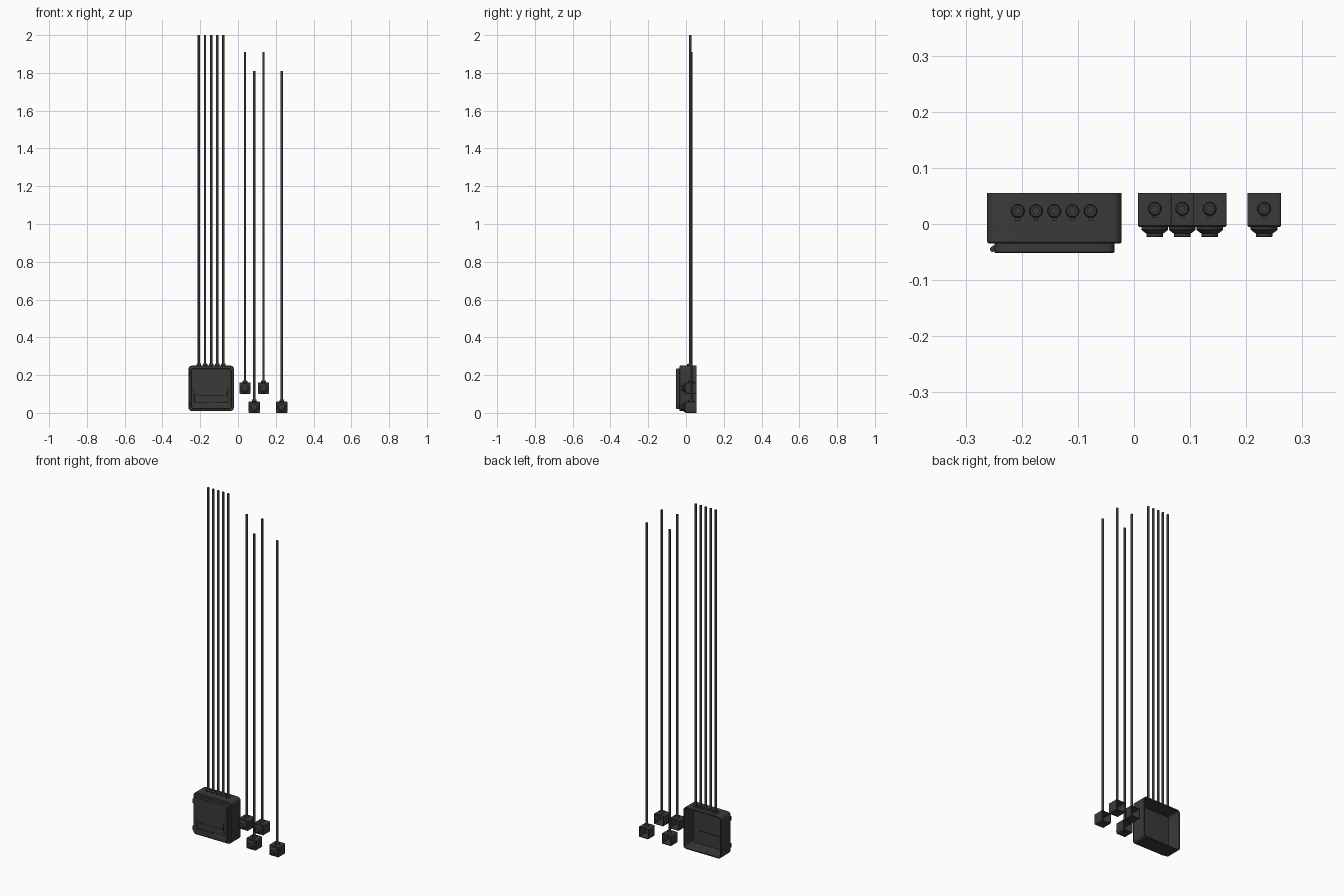
import bpy, bmesh, math
from mathutils import Matrix, Vector

if "Cube" in bpy.data.objects:
    bpy.data.objects.remove(bpy.data.objects["Cube"], do_unlink=True)

charcoal = bpy.data.materials.new("charcoal plastic")
charcoal.use_nodes = True
charcoal.diffuse_color = (0.042, 0.042, 0.042, 1)
charcoal.node_tree.nodes["Principled BSDF"].inputs["Base Color"].default_value = charcoal.diffuse_color


def finish(name, bm, smooth=True):
    bmesh.ops.recalc_face_normals(bm, faces=bm.faces)
    mesh = bpy.data.meshes.new(name)
    bm.to_mesh(mesh)
    bm.free()
    mesh.materials.append(charcoal)
    ob = bpy.data.objects.new(name, mesh)
    bpy.context.collection.objects.link(ob)
    if smooth:
        bpy.ops.object.select_all(action='DESELECT')
        ob.select_set(True)
        bpy.context.view_layer.objects.active = ob
        bpy.ops.object.shade_smooth_by_angle(angle=math.radians(35))
    return ob


def rounded_rect(cx, cz, hx, hz, r, y, steps=5):
    pts = []
    for i, (sx, sz) in enumerate([(1, 1), (-1, 1), (-1, -1), (1, -1)]):
        for k in range(steps + 1):
            a = math.pi / 2 * (i + k / steps)
            pts.append(Vector((cx + sx * (hx - r) + r * math.cos(a), y,
                               cz + sz * (hz - r) + r * math.sin(a))))
    return pts


def loft(name, rings):
    """Skin a row of rings and cap both ends."""
    bm = bmesh.new()
    rows = [[bm.verts.new(p) for p in ring] for ring in rings]
    n = len(rows[0])
    for a, b in zip(rows, rows[1:]):
        for i in range(n):
            j = (i + 1) % n
            bm.faces.new((a[i], a[j], b[j], b[i]))
    bm.faces.new(rows[0])
    bm.faces.new(rows[-1])
    return finish(name, bm)


def panel(name, cx, cz, hx, hz, r, profile):
    """Rounded panel along y; profile holds (inset, y) pairs."""
    return loft(name, [rounded_rect(cx, cz, hx - i, hz - i, max(r - i, 0.001), y)
                       for i, y in profile])


def turned(name, origin, axis, profile, sides=20):
    """Lathe (radius, height) pairs along an axis."""
    rot = Vector((0, 0, 1)).rotation_difference(Vector(axis)).to_matrix()
    rings = []
    for r, h in profile:
        rings.append([Vector(origin) + rot @ Vector((r * math.cos(math.tau * k / sides),
                      r * math.sin(math.tau * k / sides), h)) for k in range(sides)])
    return loft(name, rings)


def block(name, centre, size):
    bm = bmesh.new()
    bmesh.ops.create_cube(bm, size=1, matrix=Matrix.Translation(centre) @ Matrix.Diagonal((*size, 1)))
    return finish(name, bm, False)


def conduit(name, x, y, base, top):
    turned(name, (x, y, 0), (0, 0, 1), [(0.0065, base - 0.004), (0.0065, top)], 16)
    # Clamp collar and its screw tab
    turned(name + "_collar", (x, y, base), (0, 0, 1),
           [(0.012, -0.002), (0.012, 0.008), (0.010, 0.011), (0.007, 0.011)])
    block(name + "_tab", (x, y - 0.0125, base + 0.004), (0.008, 0.008, 0.008))


# Main enclosure: shell open at the back
CX, CZ = -0.142, 0.13
panel("main_box", CX, CZ, 0.12, 0.12, 0.018,
      [(0.006, -0.028), (0.006, 0.055), (0, 0.055), (0, -0.032), (0.003, -0.035)])
panel("inner_ledge", CX, 0.073, 0.088, 0.019, 0.008, [(0, -0.03), (0, -0.024)])

# Lid with a recessed handle slot
lid = panel("lid", CX, CZ - 0.002, 0.107, 0.107, 0.014,
            [(0, -0.034), (0, -0.050), (0.002, -0.052)])
cutter = panel("slot_cutter", CX, 0.073, 0.088, 0.019, 0.008, [(0, -0.044), (0, -0.06)])
cutter.hide_render = True
cutter.hide_viewport = True
cut = lid.modifiers.new("slot", 'BOOLEAN')
cut.operation = 'DIFFERENCE'
cut.solver = 'EXACT'
cut.object = cutter

# Hinges on the lid's edge
for z in (0.05, 0.206):
    turned("hinge_pin", (-0.252, -0.045, z - 0.012), (0, 0, 1), [(0.005, 0), (0.005, 0.024)], 12)
    block("hinge_leaf", (-0.248, -0.042, z), (0.008, 0.008, 0.02))

# Row of tall conduits
for i in range(5):
    conduit("tall_conduit", -0.207 + i * 0.0324, 0.023, 0.25, 2.0)

# Small switch boxes, each with one conduit
for x, base, top in [(0.037, 0.101, 1.91), (0.086, 0.0, 1.81),
                     (0.135, 0.101, 1.91), (0.232, 0.0, 1.81)]:
    cz = base + 0.03
    panel("switch_box", x, cz, 0.03, 0.03, 0.004,
          [(0.003, 0.0), (0.003, 0.055), (0, 0.055), (0, -0.003), (0.002, -0.005)])
    turned("switch_dial", (x, -0.004, cz), (0, -1, 0),
           [(0.024, 0), (0.024, 0.006), (0.022, 0.008), (0.015, 0.013),
            (0.015, 0.018), (0.014, 0.019), (0.010, 0.019), (0.010, 0.016)], 24)
    conduit("short_conduit", x, 0.027, base + 0.06, top)
